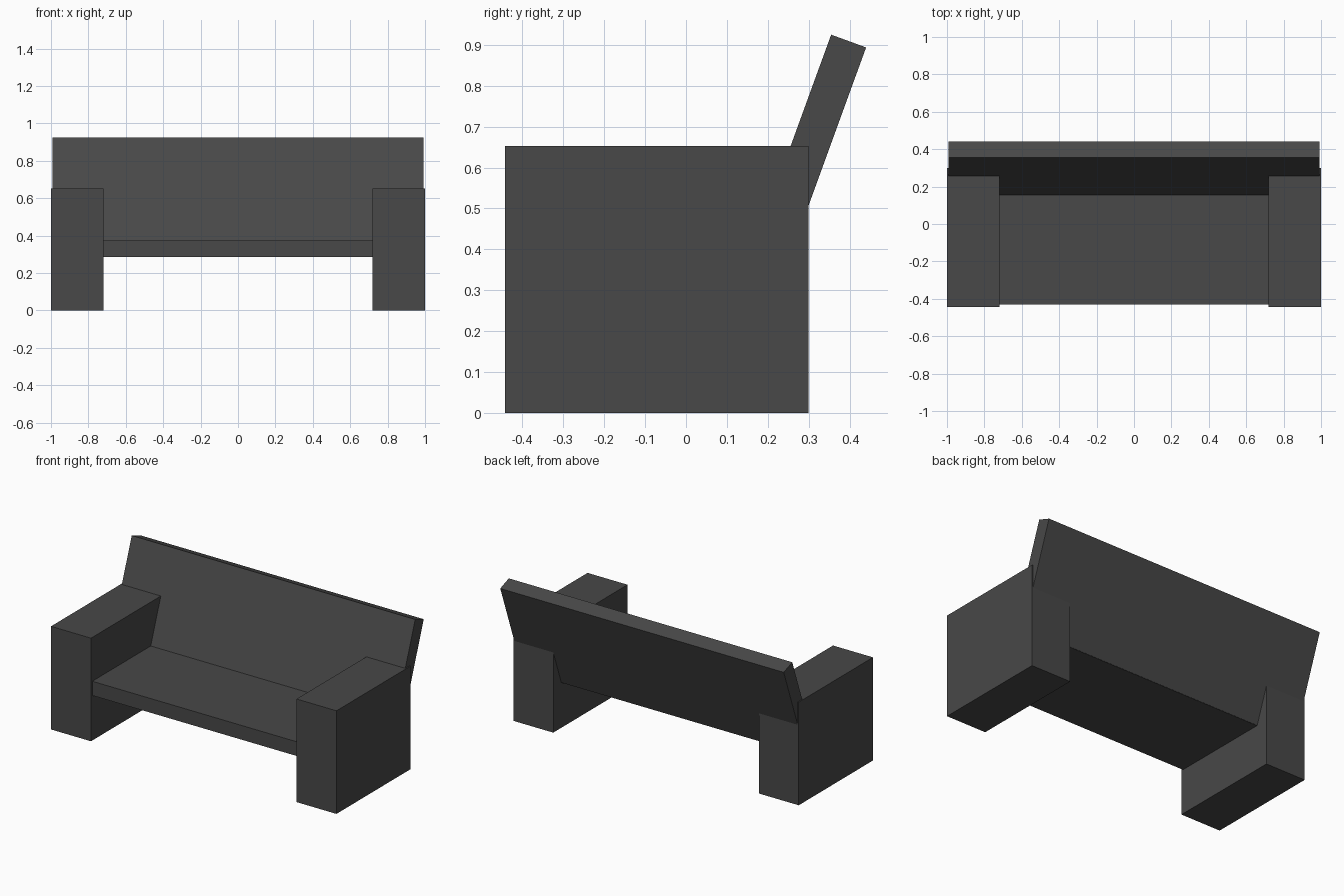
import bpy, bmesh, math
from mathutils import Vector

if "Cube" in bpy.data.objects:
    bpy.data.objects.remove(bpy.data.objects["Cube"])

grey = bpy.data.materials.new("dark grey")
grey.diffuse_color = (0.065, 0.065, 0.065, 1)
grey.use_nodes = True
grey.node_tree.nodes["Principled BSDF"].inputs["Base Color"].default_value = grey.diffuse_color


def prism(name, profile, x0, x1):
    """Extrude a (y, z) profile along x from x0 to x1."""
    bm = bmesh.new()
    face = bm.faces.new([bm.verts.new((x0, y, z)) for y, z in profile])
    ext = bmesh.ops.extrude_face_region(bm, geom=[face])
    verts = [g for g in ext["geom"] if isinstance(g, bmesh.types.BMVert)]
    bmesh.ops.translate(bm, verts=verts, vec=(x1 - x0, 0, 0))
    bmesh.ops.recalc_face_normals(bm, faces=bm.faces[:])
    mesh = bpy.data.meshes.new(name)
    bm.to_mesh(mesh)
    bm.free()
    mesh.materials.append(grey)
    obj = bpy.data.objects.new(name, mesh)
    bpy.context.collection.objects.link(obj)
    return obj


def rect(y0, y1, z0, z1):
    return [(y0, z0), (y1, z0), (y1, z1), (y0, z1)]


# Block arms reaching the floor
for side, x0, x1 in (("left", -1.0, -0.72), ("right", 0.72, 1.0)):
    prism(side + "_arm", rect(-0.443, 0.30, 0, 0.653), x0, x1)

# Seat slab between the arms
prism("seat", rect(-0.43, 0.217, 0.285, 0.375), -0.73, 0.73)

# Backrest slab leaning back by 20 degrees, resting in the seat
tilt = math.radians(20)
up = Vector((math.sin(tilt), math.cos(tilt)))
across = Vector((math.cos(tilt), -math.sin(tilt)))
top_front = Vector((0.355, 0.925))
thick, length = 0.091, 0.647
top_rear = top_front + across * thick
profile = [top_front, top_rear, top_rear - up * length, top_front - up * length]
prism("backrest", [tuple(p) for p in profile], -0.993, 0.993)
